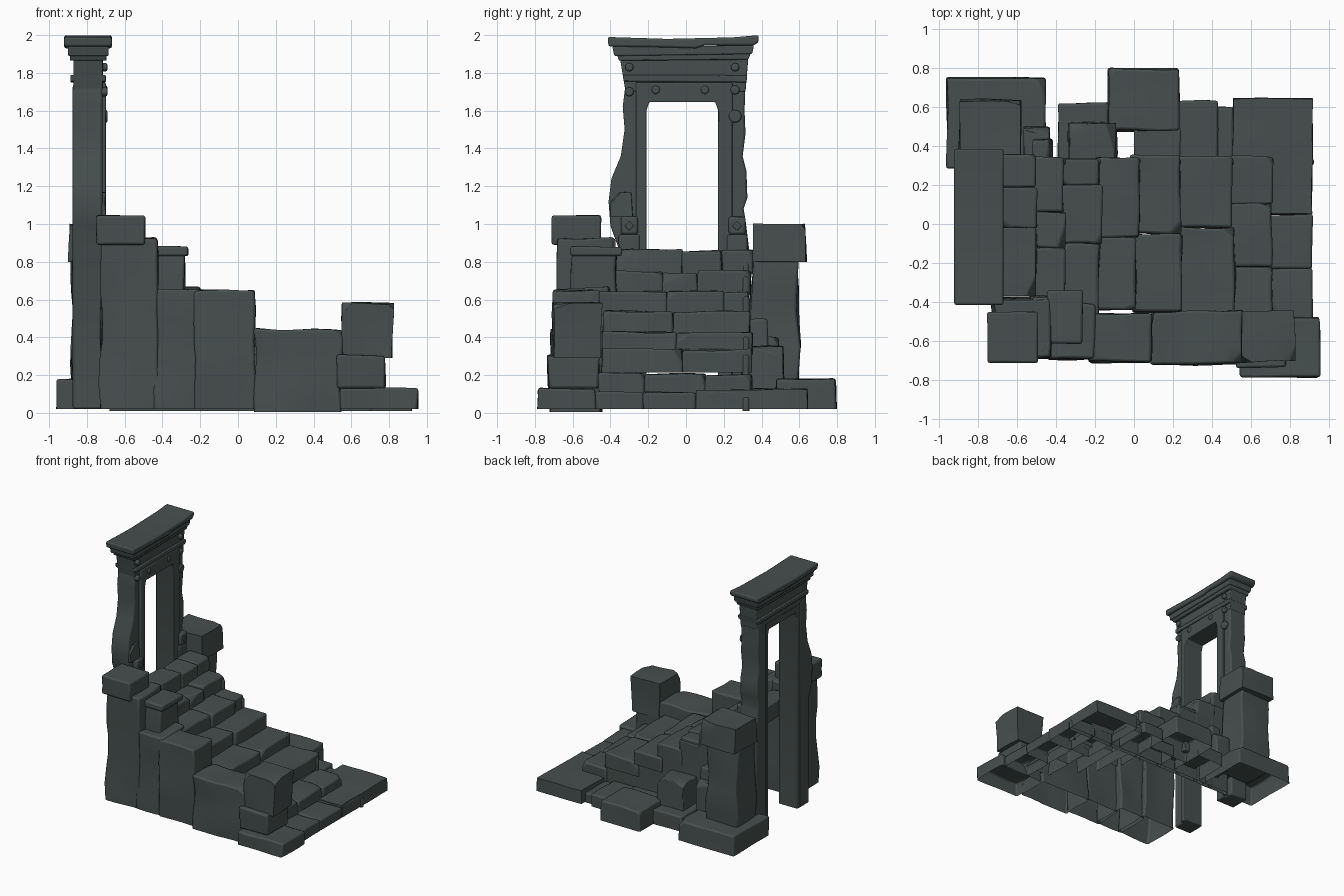
import bpy, bmesh, math, random
from mathutils import Vector, noise

if "Cube" in bpy.data.objects:
    bpy.data.objects.remove(bpy.data.objects["Cube"])

random.seed(7)
stone = bpy.data.materials.new("dark_grey_stone")
stone.diffuse_color = (0.062, 0.078, 0.076, 1)
stone.use_nodes = True
stone.node_tree.nodes["Principled BSDF"].inputs["Base Color"].default_value = stone.diffuse_color


def finish(name, bm, bevel):
    """Turn a bmesh into a bevelled, smooth shaded stone object."""
    bmesh.ops.recalc_face_normals(bm, faces=bm.faces)
    me = bpy.data.meshes.new(name)
    bm.to_mesh(me)
    bm.free()
    me.materials.append(stone)
    ob = bpy.data.objects.new(name, me)
    bpy.context.collection.objects.link(ob)
    mod = ob.modifiers.new("worn_edges", 'BEVEL')
    mod.width, mod.segments, mod.angle_limit = bevel, 2, math.radians(35)
    bpy.ops.object.select_all(action='DESELECT')
    ob.select_set(True)
    bpy.context.view_layer.objects.active = ob
    bpy.ops.object.shade_smooth_by_angle(angle=math.radians(40))
    return ob


def block(name, x, y, z, amp=0.008, chips=1, top=1.0, bevel=0.012, open_bottom=True):
    """Worn stone block: chipped corners, wavy faces, open underside."""
    lo, hi = Vector((x[0], y[0], z[0])), Vector((x[1], y[1], z[1]))
    size, mid = hi - lo, (lo + hi) / 2
    bm = bmesh.new()
    bmesh.ops.create_cube(bm, size=1)
    for v in bm.verts:
        v.co = Vector([mid[i] + v.co[i] * size[i] for i in range(3)])
    for _ in range(chips):
        # slice a random upper edge or corner
        sx, sy = random.choice((-1, 1)), random.choice((-1, 1))
        corner = Vector((mid.x + sx * size.x / 2, mid.y + sy * size.y / 2, hi.z))
        n = Vector((sx * random.uniform(.2, 1), sy * random.uniform(.2, 1),
                    random.uniform(.4, 1))).normalized()
        geom = bm.verts[:] + bm.edges[:] + bm.faces[:]
        res = bmesh.ops.bisect_plane(bm, geom=geom, plane_co=corner - n * random.uniform(.015, .04),
                                     plane_no=n, clear_outer=True)
        cut = [e for e in res['geom_cut'] if isinstance(e, bmesh.types.BMEdge)]
        if len(cut) > 2:
            bmesh.ops.contextual_create(bm, geom=cut)
    # slice into a grid so the faces can undulate
    for axis in range(3):
        count = max(1, min(7, int(size[axis] / 0.07)))
        no = Vector((0, 0, 0))
        no[axis] = 1
        for k in range(1, count):
            co = lo.copy()
            co[axis] += size[axis] * k / count
            bmesh.ops.bisect_plane(bm, geom=bm.verts[:] + bm.edges[:] + bm.faces[:],
                                   plane_co=co, plane_no=no)
    if open_bottom:
        bm.normal_update()
        under = [f for f in bm.faces if f.normal.z < -.9]
        bmesh.ops.delete(bm, geom=under, context='FACES')
    off = Vector((random.random(), random.random(), random.random())) * 20
    for v in bm.verts:
        t = (v.co.z - lo.z) / size.z
        k = 1 + (top - 1) * t
        d = noise.noise_vector(v.co * 4.5 + off) * amp
        if t < .01:
            d.z = 0
        v.co = Vector((mid.x + (v.co.x - mid.x) * k, mid.y + (v.co.y - mid.y) * k, v.co.z)) + d
    return finish(name, bm, bevel)


def prism(name, pts, x0, x1, bevel=0.006):
    """Extrude a (y, z) outline along x."""
    bm = bmesh.new()
    f = bm.faces.new([bm.verts.new((x0, a, b)) for a, b in pts])
    r = bmesh.ops.extrude_face_region(bm, geom=[f])
    for v in r['geom']:
        if isinstance(v, bmesh.types.BMVert):
            v.co.x = x1
    return finish(name, bm, bevel)


# Stairs: (x back, x front, top z, y joints)
steps = [
    (.70, .92, .115, (-.48, -.23, .05, .34)),
    (.50, .71, .21, (-.46, -.22, .10, .35)),
    (.21, .51, .34, (-.46, -.02, .35)),
    (.00, .24, .435, (-.45, -.05, .35)),
    (-.19, .02, .54, (-.44, -.07, .34)),
    (-.37, -.17, .645, (-.46, -.10, .20, .33)),
    (-.52, -.35, .75, (-.42, -.12, .06, .34)),
    (-.68, -.50, .86, (-.37, -.02, .19, .35)),
]
for n, (x0, x1, top, ys) in enumerate(steps, 1):
    for a, b in zip(ys, ys[1:]):
        h = top + random.uniform(-.01, .005)
        front = x1 + random.uniform(-.012, .006)
        block(f"step_{n}", (x0 - .015, front), (a, b), (max(.02, top - .125), h), .012, 1)
    block(f"stair_side_{n}", (x0, x1), (.30, .335), (.01, top - .03), .002, 0)

# Front wall: piers, low wall blocks and the end stack
for name, x, y, z, amp, chips, top in [
    ("front_pier_shaft", (-.73, -.42), (-.69, -.37), (.02, .92), .02, 0, .92),
    ("front_pier_cap", (-.75, -.49), (-.71, -.45), (.89, 1.045), .005, 0, 1),
    ("front_pier_ledge", (-.52, -.44), (-.66, -.37), (.72, .92), .012, 1, 1),
    ("second_pier_base", (-.44, -.20), (-.69, -.40), (.02, .66), .02, 1, .95),
    ("second_pier_shaft", (-.43, -.28), (-.61, -.36), (.55, .85), .014, 0, .95),
    ("second_pier_cap", (-.445, -.26), (-.61, -.34), (.83, .88), .006, 0, 1),
    ("wall_block_tall", (-.23, .09), (-.71, -.46), (.02, .65), .014, 0, 1),
    ("wall_block_low", (.09, .55), (-.72, -.45), (.005, .44), .02, 1, 1),
    ("end_slab", (.54, .95), (-.785, -.48), (.02, .13), .01, 0, 1),
    ("end_stack_lower", (.52, .78), (-.73, -.46), (.13, .305), .012, 0, 1),
    ("end_stack_upper", (.56, .81), (-.70, -.45), (.29, .58), .016, 2, 1.06),
]:
    block(name, x, y, z, amp, chips, top, open_bottom=z[0] < .1)

# Rear side: tall pillar and fallen slabs
for name, x, y, z, amp, chips, top in [
    ("rear_pillar_base", (-.96, -.45), (.28, .75), (.02, .18), .008, 1, .98),
    ("rear_pillar_shaft", (-.88, -.60), (.34, .60), (.16, .83), .022, 0, .95),
    ("rear_pillar_cap", (-.895, -.575), (.355, .635), (.80, 1.0), .010, 1, .98),
    ("rear_rock_small", (-.57, -.43), (.33, .50), (.10, .40), .012, 1, .9),
    ("rear_rock_ledge", (-.52, -.42), (.31, .44), (.30, .50), .012, 1, .9),
    ("rear_slab_back", (-.39, -.13), (.33, .62), (.02, .14), .008, 0, 1),
    ("rear_boulder", (-.34, -.09), (.29, .52), (.10, .35), .014, 2, .95),
    ("rear_slab_large", (-.135, .235), (.475, .795), (.02, .18), .010, 1, .98),
    ("rear_slab_inner", (.00, .24), (.32, .49), (.02, .12), .006, 0, 1),
    ("rear_slab_middle", (.23, .43), (.33, .63), (.02, .12), .006, 0, 1),
    ("rear_slab_narrow", (.42, .51), (.33, .60), (.02, .10), .006, 0, 1),
    ("rear_slab_end", (.505, .915), (.05, .64), (.02, .125), .010, 1, .99),
]:
    block(name, x, y, z, amp, chips, top, open_bottom=z[0] < .1)

# Gate: weathered posts and lintel
prism("gate_post_left", [(-.36, .02), (-.24, .02), (-.24, 1.72), (-.32, 1.74), (-.335, 1.62), (-.325, 1.5),
                         (-.345, 1.36), (-.395, 1.24), (-.41, 1.12), (-.40, .99), (-.36, .88)], -.875, -.718, .012)
prism("gate_post_right", [(.20, .02), (.33, .02), (.335, .86), (.315, 1.02), (.305, 1.08), (.325, 1.14),
                          (.32, 1.28), (.30, 1.36), (.315, 1.48), (.31, 1.60), (.315, 1.74), (.20, 1.72)],
      -.875, -.718, .012)
prism("gate_inner_frame", [(-.265, .02), (-.21, .02), (-.21, 1.60), (-.195, 1.645), (.155, 1.645), (.17, 1.60),
                           (.17, .02), (.245, .02), (.245, 1.75), (-.265, 1.75)], -.87, -.70)
prism("gate_lintel", [(-.32, 1.70), (-.26, 1.70), (-.26, 1.70), (.25, 1.70), (.315, 1.70), (.33, 1.88),
                      (-.35, 1.88), (-.335, 1.80)][0:2] + [(.25, 1.70), (.315, 1.70), (.33, 1.88), (-.35, 1.88)],
      -.872, -.716)
prism("gate_lintel_band", [(-.33, 1.755), (.32, 1.75), (.325, 1.785), (.1, 1.79), (-.335, 1.79)], -.888, -.700)
prism("gate_cornice_lower", [(-.355, 1.865), (.33, 1.87), (.345, 1.91), (-.37, 1.91)], -.89, -.695)
prism("gate_cornice_middle", [(-.38, 1.89), (.35, 1.90), (.36, 1.945), (-.39, 1.94)], -.90, -.685)
prism("gate_cornice_top", [(-.41, 1.94), (-.1, 1.935), (.05, 1.93), (.1, 1.945), (.36, 1.945), (.385, 1.965),
                           (.385, 2.0), (.25, 1.988), (-.1, 1.98), (-.415, 1.99)], -.92, -.668, .01)

# Post foot blocks with raised diamonds, and a worn lump on the left post
for y in (-.30, .27):
    block("post_foot", (-.80, -.69), (y - .055, y + .055), (.82, .945), .003, 0, open_bottom=False)
    block("post_foot_plate", (-.80, -.68), (y - .045, y + .045), (.945, 1.04), .003, 0, open_bottom=False)
    prism("post_diamond", [(y, .965), (y + .025, .99), (y, 1.015), (y - .025, .99)], -.69, -.672, .004)
block("post_lump", (-.80, -.70), (-.40, -.28), (1.04, 1.17), .012, 1, .9, open_bottom=False)

# Round studs on the gate
for y, z, r in [(-.30, 1.83, .022), (.26, 1.83, .022), (-.16, 1.71, .022), (.10, 1.71, .022),
                (-.30, 1.70, .024), (.26, 1.71, .024), (.26, 1.57, .034)]:
    ring = [(y + r * math.cos(a * math.pi / 6), z + r * math.sin(a * math.pi / 6)) for a in range(12)]
    prism("gate_stud", ring, -.73, -.692, .008)
